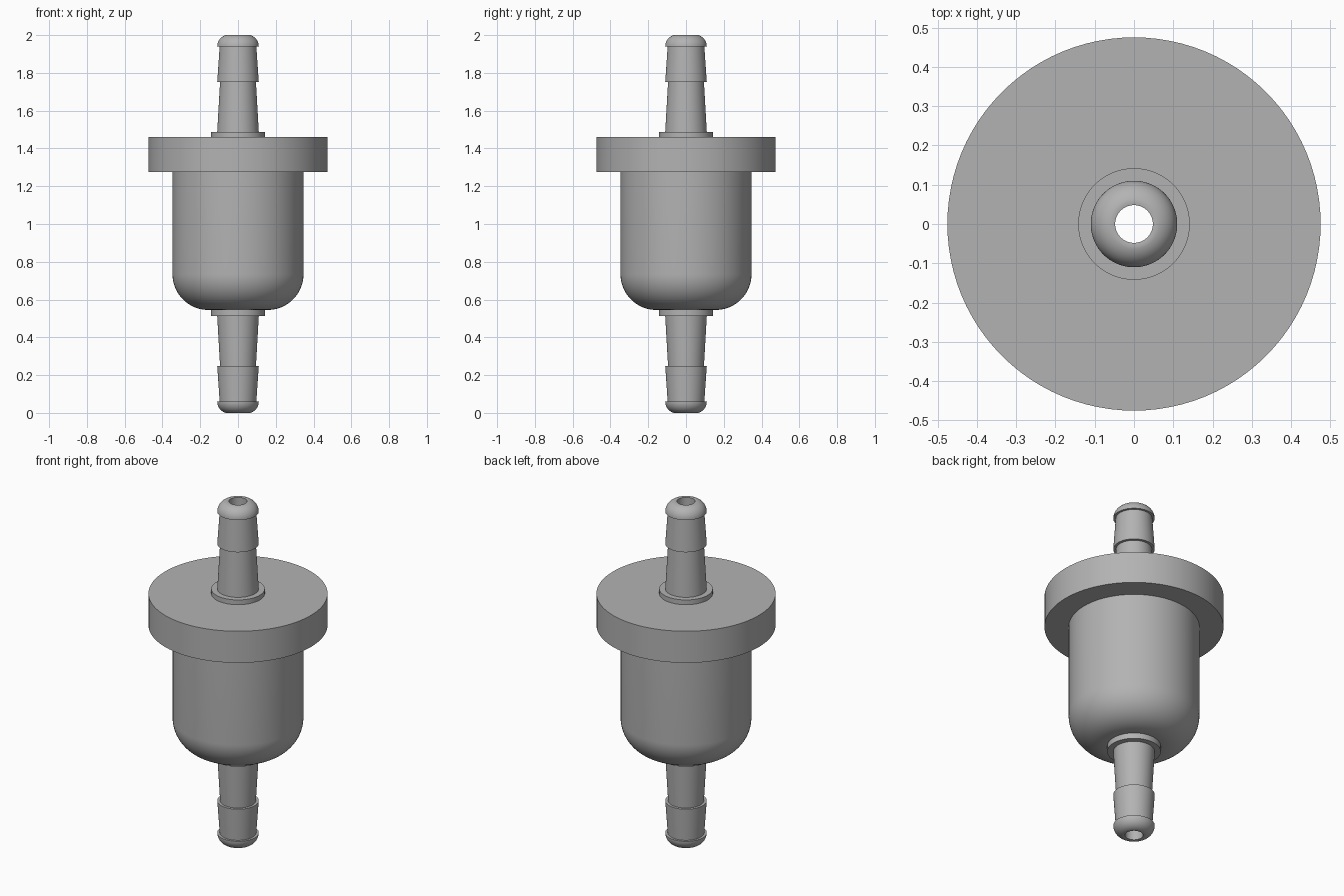
import bpy, bmesh, math

SEGMENTS = 96
BORE = 0.048

cube = bpy.data.objects.get("Cube")
if cube:
    bpy.data.objects.remove(cube, do_unlink=True)

grey = bpy.data.materials.new("matte grey")
grey.use_nodes = True
colour = (0.45, 0.45, 0.45, 1)
grey.diffuse_color = colour
grey.node_tree.nodes["Principled BSDF"].inputs["Base Color"].default_value = colour


def arc(cx, cz, radius, start, end, steps=12):
    """Profile points on a circular arc, angles in degrees."""
    angles = [math.radians(start + (end - start) * i / steps) for i in range(steps + 1)]
    return [(cx + radius * math.cos(a), cz + radius * math.sin(a)) for a in angles]


def revolve(name, profile):
    """Turn a profile of (radius, z) around z; outer walls run upwards."""
    bm = bmesh.new()
    rings = []
    for r, z in profile:
        rings.append([bm.verts.new((r * math.cos(t), r * math.sin(t), z))
                      for t in (2 * math.pi * k / SEGMENTS for k in range(SEGMENTS))])
    for low, high in zip(rings, rings[1:]):
        for k in range(SEGMENTS):
            n = (k + 1) % SEGMENTS
            bm.faces.new((low[k], low[n], high[n], high[k]))
    mesh = bpy.data.meshes.new(name)
    bm.to_mesh(mesh)
    bm.free()
    mesh.materials.append(grey)
    obj = bpy.data.objects.new(name, mesh)
    bpy.context.collection.objects.link(obj)
    bpy.ops.object.select_all(action='DESELECT')
    obj.select_set(True)
    bpy.context.view_layer.objects.active = obj
    bpy.ops.object.shade_smooth_by_angle(angle=math.radians(30))
    return obj


# Hose barb: two tapered steps and a rounded tip
barb = [(0.11, 1.488), (0.095, 1.752), (0.11, 1.752), (0.097, 1.94), (0.11, 1.94)]
barb += arc(BORE, 1.94, 0.062, 0, 90)[1:-1] + [(BORE, 2.0)]
revolve("outlet_barb", barb)
revolve("inlet_barb", [(r, 2 - z) for r, z in reversed(barb)])

# Collars at the barb roots
revolve("outlet_collar", [(0.142, 1.46), (0.142, 1.488), (0.11, 1.488)])
revolve("inlet_collar", [(0.11, 0.512), (0.142, 0.512), (0.142, 0.545)])

# Rounded bowl
revolve("bowl", [(0.142, 0.545)] + arc(0.157, 0.735, 0.19, -90, 0, 24) + [(0.347, 1.275)])

# Flange disc
revolve("flange", [(0.347, 1.275), (0.475, 1.275), (0.475, 1.46), (0.142, 1.46)])

# Straight channel through the middle
revolve("bore", [(BORE, 2.0), (BORE, 0.0)])
